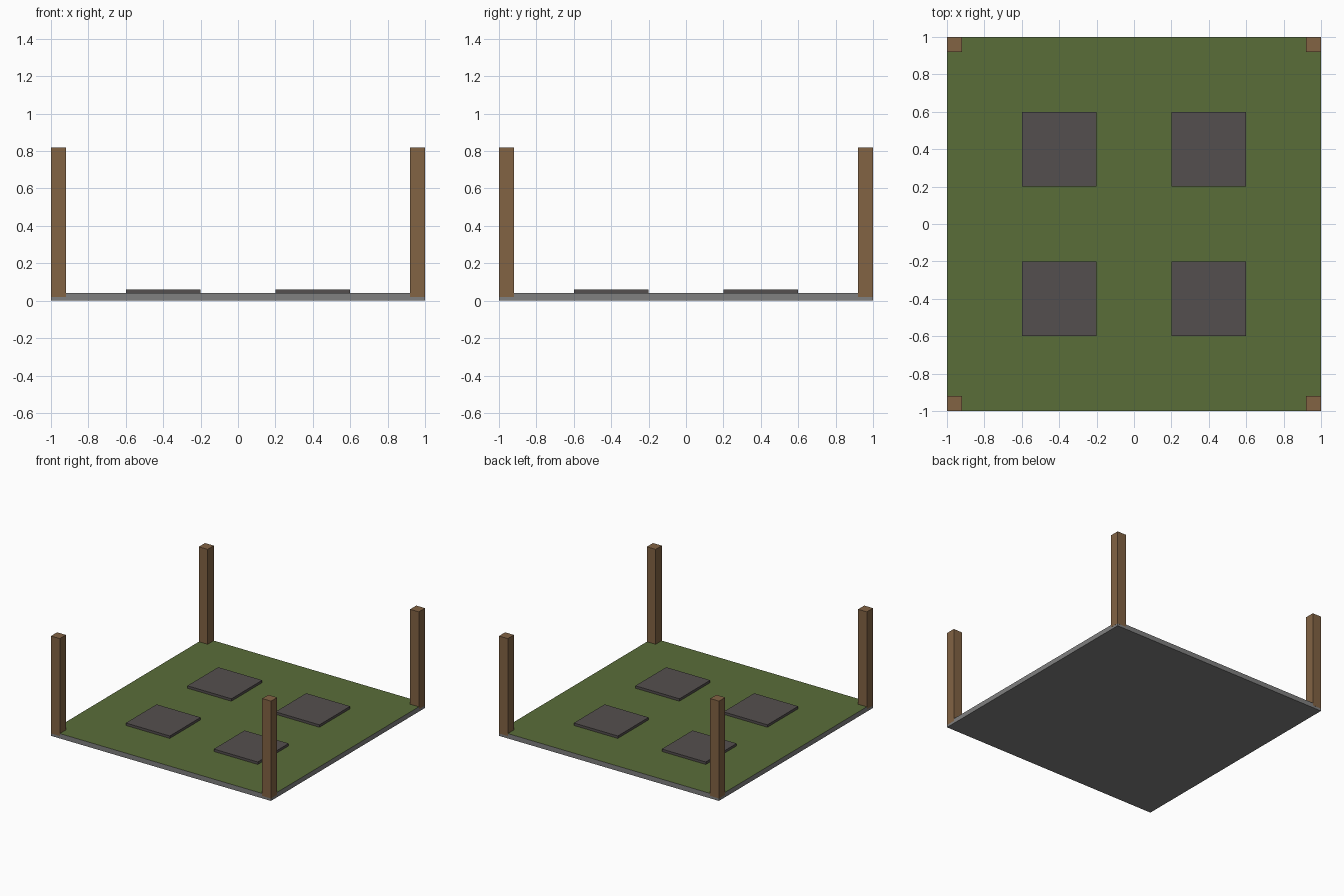
import bpy

if "Cube" in bpy.data.objects:
    bpy.data.objects.remove(bpy.data.objects["Cube"])


def material(name, rgb):
    """Flat colour given as sRGB 0-255, stored as linear."""
    lin = [(c / 255 / 12.92) if c <= 10 else ((c / 255 + 0.055) / 1.055) ** 2.4 for c in rgb]
    m = bpy.data.materials.new(name)
    m.diffuse_color = (*lin, 1)
    m.use_nodes = True
    m.node_tree.nodes["Principled BSDF"].inputs["Base Color"].default_value = m.diffuse_color
    return m


def box(name, low, high, *mats):
    size = [h - l for l, h in zip(low, high)]
    bpy.ops.mesh.primitive_cube_add(size=1, location=[(l + h) / 2 for l, h in zip(low, high)])
    ob = bpy.context.object
    ob.name = name
    for v in ob.data.vertices:
        v.co = [c * s for c, s in zip(v.co, size)]
    for m in mats:
        ob.data.materials.append(m)
    return ob


grey = material("stone grey", (128, 128, 128))
green = material("grass green", (90, 109, 57))
brown = material("wood brown", (130, 99, 68))
slate = material("dark slate", (84, 79, 78))

# Ground slab: grey with a green top
E = 0.9995
slab = box("ground_slab", (-E, -E, 0), (E, E, 0.04), grey, green)
for f in slab.data.polygons:
    f.material_index = 1 if f.normal.z > 0.5 else 0

# Corner posts and paving tiles, one of each per quadrant
for sx, side in ((-1, "left"), (1, "right")):
    for sy, end in ((-1, "front"), (1, "back")):
        x, y = 0.96 * sx, 0.96 * sy
        box(f"corner_post_{end}_{side}", (x - 0.04, y - 0.04, 0.02), (x + 0.04, y + 0.04, 0.82), brown)
        x, y = 0.4 * sx, 0.4 * sy
        box(f"paving_tile_{end}_{side}", (x - 0.2, y - 0.2, 0.04), (x + 0.2, y + 0.2, 0.06), slate)
